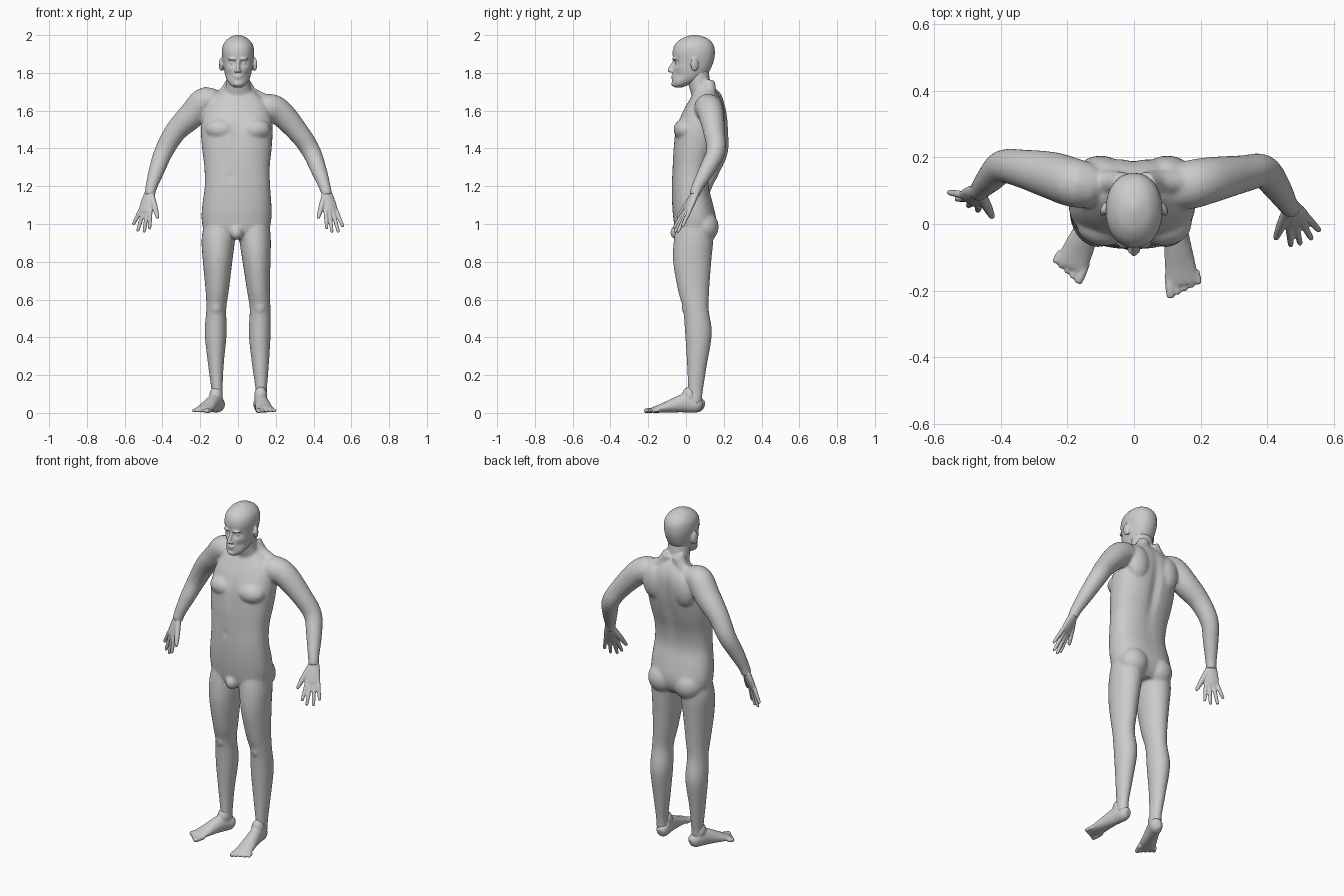
import bpy, bmesh, math
from mathutils import Vector, Matrix

X, Y, Z = Vector((1, 0, 0)), Vector((0, 1, 0)), Vector((0, 0, 1))


def spline(rows, sub):
    """Catmull-Rom through rows of (x, y, z, a, b)."""
    out, n = [], len(rows)
    for i in range(n - 1):
        p0, p1, p2, p3 = rows[max(i - 1, 0)], rows[i], rows[i + 1], rows[min(i + 2, n - 1)]
        for k in range(sub):
            t = k / sub
            out.append([0.5 * (2 * b + (c - a) * t + (2 * a - 5 * b + 4 * c - d) * t * t
                               + (3 * b - a - 3 * c + d) * t ** 3) for a, b, c, d in zip(p0, p1, p2, p3)])
    return out + [list(rows[-1])]


def loft(bm, rows, ref=X, flat=None, n=24, sub=5, power=1.0):
    """Skin elliptical rings along a path; half-width a lies along ref."""
    rows = spline(rows, sub)
    pts = [Vector(r[:3]) for r in rows]
    rings = []
    for i, r in enumerate(rows):
        t = flat or (pts[min(i + 1, len(pts) - 1)] - pts[max(i - 1, 0)]).normalized()
        u = (ref - t * ref.dot(t)).normalized()
        v = t.cross(u)
        ring = []
        for k in range(n):
            c, s = math.cos(2 * math.pi * k / n), math.sin(2 * math.pi * k / n)
            c, s = math.copysign(abs(c) ** power, c), math.copysign(abs(s) ** power, s)
            ring.append(bm.verts.new(pts[i] + u * c * max(r[3], .002) + v * s * max(r[4], .002)))
        rings.append(ring)
    for a, b in zip(rings, rings[1:]):
        for k in range(n):
            bm.faces.new((a[k], a[(k + 1) % n], b[(k + 1) % n], b[k]))
    bm.faces.new(rings[0][::-1])
    bm.faces.new(rings[-1])


def tube(bm, rows, ref=Y, **kw):
    loft(bm, [(*r, r[3]) for r in rows], ref, **kw)


def blob(bm, loc, size, rot=0.0, axis='Z'):
    m = Matrix.Translation(loc) @ Matrix.Rotation(rot, 4, axis) @ Matrix.Diagonal((*size, 1))
    bmesh.ops.create_uvsphere(bm, u_segments=20, v_segments=14, radius=1, matrix=m)


def push(bm, loc, radius, vec):
    """Soft dent or bulge around a point."""
    for v in bm.verts:
        d = v.co - Vector(loc)
        w = sum((d[i] / radius[i]) ** 2 for i in range(3))
        v.co += Vector(vec) * math.exp(-w)


def finish(bm, name, voxel, iterations, ratio):
    bmesh.ops.recalc_face_normals(bm, faces=bm.faces)
    me = bpy.data.meshes.new(name)
    bm.to_mesh(me)
    bm.free()
    ob = bpy.data.objects.new(name, me)
    bpy.context.collection.objects.link(ob)
    m = ob.modifiers.new("fuse", 'REMESH')
    m.mode, m.voxel_size, m.use_smooth_shade = 'VOXEL', voxel, True
    m = ob.modifiers.new("soften", 'SMOOTH')
    m.factor, m.iterations = 0.5, iterations
    m = ob.modifiers.new("facets", 'DECIMATE')
    m.ratio = ratio


def slab(z, w, front, back, cx=0.0):
    return (cx, (front + back) / 2, z, w, (back - front) / 2)


# torso
bm = bmesh.new()
loft(bm, [slab(.92, .09, -.03, .12), slab(.96, .165, -.055, .15, -.008), slab(1.02, .184, -.066, .16, -.008),
          slab(1.10, .183, -.073, .145, -.006), slab(1.20, .173, -.075, .122, -.003),
          slab(1.30, .173, -.071, .132, -.005), slab(1.40, .184, -.067, .163, -.006),
          slab(1.50, .190, -.055, .188, -.006), slab(1.58, .180, -.025, .196, -.004),
          slab(1.64, .155, .008, .192), slab(1.685, .11, .035, .175), slab(1.72, .06, .05, .15)],
     flat=Z, n=40, power=.85)
push(bm, (0, .2, 1.42), (.025, .08, .2), (0, -.02, 0))      # spine groove
push(bm, (0, -.06, 1.48), (.02, .05, .1), (0, .008, 0))     # breastbone
push(bm, (-.03, -.08, 1.25), (.012, .04, .015), (0, .012, 0))  # navel
for s in (-1, 1):
    blob(bm, (s * .088, .0, 1.50), (.085, .066, .06))           # chest muscle
    blob(bm, (s * .10, .155, 1.58), (.07, .05, .10))            # shoulder blade
    blob(bm, (s * .085, .095, .985), (.085, .078, .085))        # buttock
blob(bm, (-.008, -.045, .955), (.035, .038, .04))
# neck
loft(bm, [(0, .11, 1.60, .08, .07), (0, .095, 1.68, .078, .066), (0, .072, 1.74, .064, .06),
          (0, .06, 1.82, .062, .06)], flat=Z)
for s in (-1, 1):
    tube(bm, [(s * .03, .12, 1.75, .035), (s * .07, .125, 1.69, .035), (s * .14, .125, 1.655, .035)])
# arms
tube(bm, [(-.08, .115, 1.60, .055), (-.165, .12, 1.655, .072), (-.245, .145, 1.575, .071),
          (-.33, .165, 1.49, .058), (-.392, .172, 1.385, .05), (-.43, .137, 1.285, .042),
          (-.459, .105, 1.195, .031), (-.468, .095, 1.15, .028)])
tube(bm, [(.08, .115, 1.58, .055), (.15, .115, 1.615, .072), (.22, .13, 1.593, .07),
          (.325, .15, 1.478, .056), (.387, .158, 1.385, .05), (.428, .11, 1.285, .042),
          (.46, .06, 1.195, .031), (.472, .045, 1.15, .028)])
# legs
depth = [(1.02, .045, .09), (.92, .04, .104), (.80, .033, .101), (.65, .04, .083), (.55, .052, .068),
         (.42, .066, .071), (.25, .058, .052), (.12, .05, .040), (.05, .045, .038)]
left = [(-.09, .085), (-.104, .089), (-.108, .078), (-.11, .062), (-.115, .053),
        (-.118, .058), (-.117, .041), (-.111, .030), (-.11, .032)]
right = [(.08, .085), (.09, .084), (.098, .074), (.108, .061), (.117, .055),
         (.115, .058), (.119, .044), (.123, .030), (.122, .032)]
for leg in (left, right):
    loft(bm, [(x, y, z, w, d) for (z, y, d), (x, w) in zip(depth, leg)], flat=Z)
    blob(bm, (leg[4][0], .005, .56), (.032, .028, .042))        # kneecap
finish(bm, "body", .0075, 5, .3)

# head
bm = bmesh.new()
loft(bm, [slab(1.723, .02, -.06, -.02), slab(1.735, .04, -.07, .01), slab(1.76, .058, -.073, .07),
          slab(1.80, .071, -.07, .118), slab(1.86, .080, -.067, .146), slab(1.91, .085, -.071, .153),
          slab(1.95, .078, -.058, .145), slab(1.98, .055, -.026, .118), slab(1.995, .028, .01, .08),
          slab(2.002, .006, .04, .052)], flat=Z, n=48, sub=6, power=.93)
for s in (-1, 1):
    push(bm, (s * .032, -.065, 1.852), (.019, .05, .014), (0, .02, 0))   # eye socket
    push(bm, (s * .05, -.05, 1.79), (.02, .05, .022), (-s * .004, .007, 0))  # cheek hollow
    blob(bm, (s * .031, -.042, 1.852), (.014, .014, .012))               # eye
    blob(bm, (s * .03, -.062, 1.874), (.024, .012, .007), s * .25)       # brow
    blob(bm, (s * .089, .045, 1.845), (.011, .022, .036), s * .35)       # ear
    blob(bm, (s * .011, -.077, 1.809), (.009, .012, .008))               # nostril
tube(bm, [(0, -.06, 1.868, .008), (0, -.072, 1.84, .010), (0, -.086, 1.815, .011), (0, -.08, 1.805, .007)], X)
blob(bm, (0, -.069, 1.783), (.025, .011, .005))
blob(bm, (0, -.067, 1.772), (.021, .011, .006))
blob(bm, (0, -.064, 1.742), (.024, .015, .014))
finish(bm, "head", .005, 3, .4)


# hands
def hand(name, wrist, knuckle, tips, thumb):
    bm = bmesh.new()
    w, k = Vector(wrist), Vector(knuckle)
    tips = [Vector(t) for t in tips]
    across = (tips[3] - tips[0]).normalized()
    mid = w.lerp(k, .5)
    loft(bm, [(*w.lerp(k, -.3), .026, .024), (*w, .028, .021), (*mid, .038, .019), (*k, .041, .014),
              (*w.lerp(k, 1.1), .03, .006)], across)
    for i, tip in enumerate(tips):
        a = k + across * (i - 1.5) * .0205
        tube(bm, [(*a.lerp(mid, .3), .010), (*a, .0115), (*a.lerp(tip, .5), .0105),
                  (*a.lerp(tip, .93), .0085), (*tip, .004)], across, n=12)
    t, base = Vector(thumb), w.lerp(k, .2) + across * .018
    tube(bm, [(*base, .016), (*base.lerp(t, .5), .015), (*base.lerp(t, .92), .010), (*t, .005)], n=12)
    finish(bm, name, .004, 3, .4)


hand("left_hand", (-.466, .098, 1.17), (-.49, .072, 1.068),
     [(-.556, .095, .995), (-.532, .075, .96), (-.497, .055, .955), (-.468, .04, .972)], (-.424, .02, 1.03))
hand("right_hand", (.468, .052, 1.17), (.492, .005, 1.068),
     [(.556, -.02, .985), (.532, -.045, .955), (.498, -.06, .955), (.47, -.065, .975)], (.424, -.045, 1.03))


# feet
def foot(name, heel, toe, side):
    bm = bmesh.new()
    h, t = Vector((*heel, 0)), Vector((*toe, 0))
    d = (t - h).normalized()
    out = Vector((-d.y, d.x, 0))
    out *= side if out.x > 0 else -side
    rows = [(.0, .035, .022, .018), (.08, .042, .040, .034), (.28, .052, .050, .036), (.48, .041, .039, .040),
            (.68, .027, .025, .046), (.82, .019, .016, .047), (.88, .016, .012, .042)]
    loft(bm, [(*(h.lerp(t, f) + Z * z), a, b) for f, z, a, b in rows], Z)
    for i in range(5):
        o = out * (i - 1.8) * .0205
        a = h.lerp(t, .76) + o + Z * .016
        b = h.lerp(t, 1 - .025 * i) + o * 1.08 + Z * .011
        r = .014 if i == 0 else .0105
        tube(bm, [(*a, r), (*a.lerp(b, .6), r), (*a.lerp(b, .94), r * .85), (*b, r * .4)], Z, n=12)
    blob(bm, h.lerp(t, .22) + Z * .09, (.035, .04, .05))        # ankle
    finish(bm, name, .005, 3, .4)


foot("left_foot", (-.092, .092), (-.205, -.162), -1)
foot("right_foot", (.112, .085), (.150, -.217), 1)
